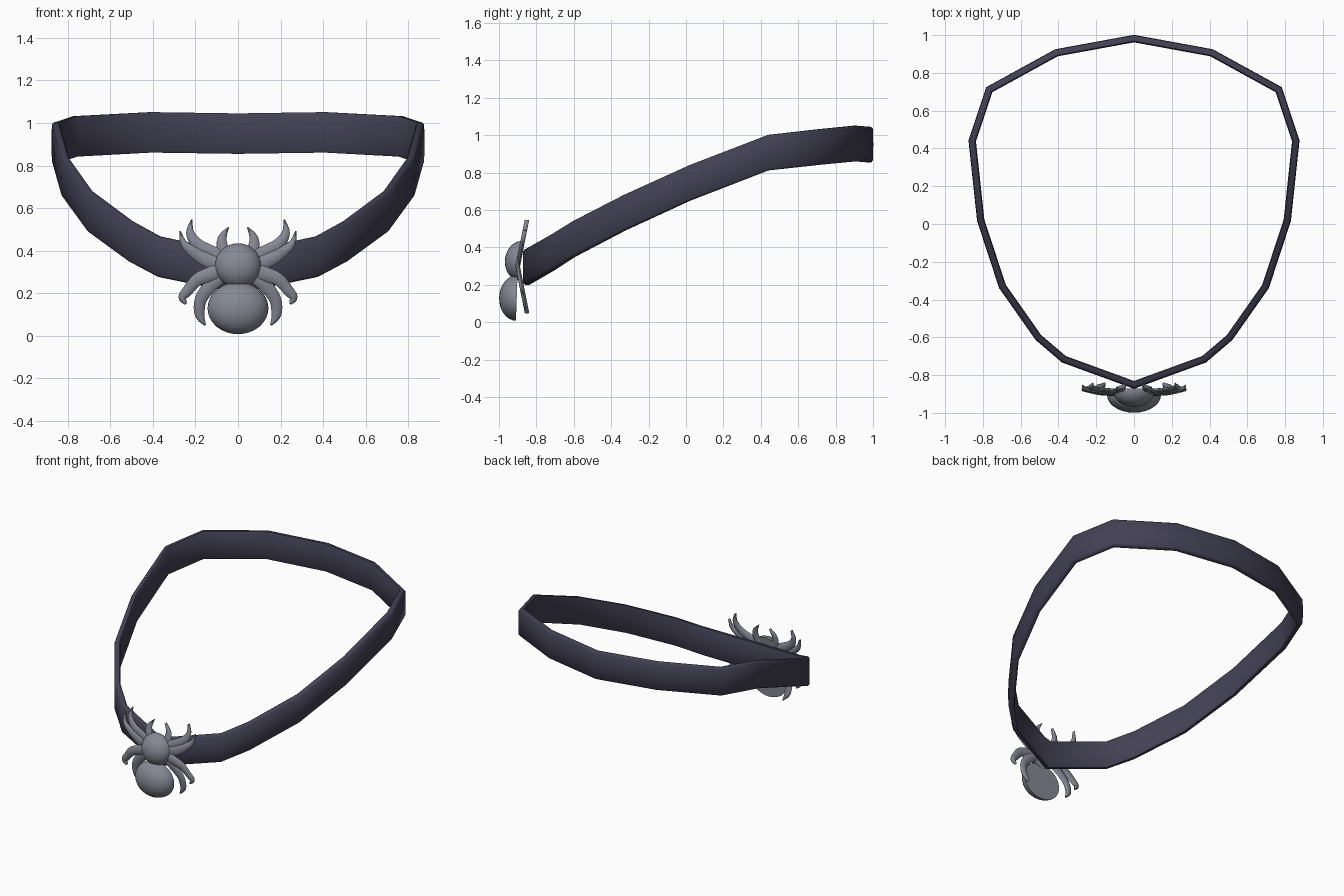
import bpy, bmesh, math
from mathutils import Vector, Matrix

if "Cube" in bpy.data.objects:
    bpy.data.objects.remove(bpy.data.objects["Cube"])


def material(name, rgb):
    m = bpy.data.materials.new(name)
    m.diffuse_color = (*rgb, 1)
    m.use_nodes = True
    m.node_tree.nodes["Principled BSDF"].inputs["Base Color"].default_value = m.diffuse_color
    return m


BAND = material("dark violet band", (0.055, 0.052, 0.088))
METAL = material("grey metal", (0.235, 0.25, 0.295))


def finish(bm, name, mat, angle):
    bmesh.ops.recalc_face_normals(bm, faces=bm.faces)
    me = bpy.data.meshes.new(name)
    bm.to_mesh(me)
    bm.free()
    ob = bpy.data.objects.new(name, me)
    bpy.context.collection.objects.link(ob)
    me.materials.append(mat)
    bpy.ops.object.select_all(action='DESELECT')
    ob.select_set(True)
    bpy.context.view_layer.objects.active = ob
    bpy.ops.object.shade_smooth_by_angle(angle=math.radians(angle))
    return ob


def bridge(bm, a, b):
    for i in range(len(a)):
        j = (i + 1) % len(a)
        bm.faces.new((a[i], a[j], b[j], b[i]))


# Neck band: right half of the path (x, y, middle height), mirrored to a loop
half = [(0, -.85, .295), (.37, -.715, .372), (.505, -.6, .445), (.695, -.33, .585),
        (.81, .02, .745), (.855, .44, .907), (.765, .71, .937), (.41, .905, .956),
        (0, .98, .95)]
path = [Vector(p) for p in half] + [Vector((-x, y, z)) for x, y, z in half[-2:0:-1]]
section = [(-.012, -.095), (.01, -.095), (.019, -.085), (.021, 0), (.019, .085),
           (.01, .095), (-.012, .095), (-.018, .085), (-.018, -.085)]
bm = bmesh.new()
rings = []
for i, p in enumerate(path):
    d0 = (p - path[i - 1]).to_2d().normalized()
    d1 = (path[(i + 1) % len(path)] - p).to_2d().normalized()
    t = (d0 + d1).normalized()
    out = Vector((t.y, -t.x, 0)) / max(t.dot(d0), .5)
    rings.append([bm.verts.new(p + out * o + Vector((0, 0, h))) for o, h in section])
for i in range(len(rings)):
    bridge(bm, rings[i - 1], rings[i])
finish(bm, "neck_band", BAND, 50)


# Spider body: half ellipsoids with flat backs
def dome(name, centre, size, tilt):
    bm = bmesh.new()
    bmesh.ops.create_uvsphere(bm, u_segments=28, v_segments=16, radius=1)
    cut = bmesh.ops.bisect_plane(bm, geom=bm.verts[:] + bm.edges[:] + bm.faces[:], dist=1e-4,
                                 plane_co=(0, 0, 0), plane_no=(0, 1, 0), clear_outer=True)
    bmesh.ops.holes_fill(bm, edges=[e for e in bm.edges if e.is_boundary])
    bm.transform(Matrix.Translation(centre) @ Matrix.Rotation(math.radians(tilt), 4, 'X')
                 @ Matrix.Diagonal((*size, 1)))
    finish(bm, name, METAL, 50)


dome("spider_abdomen", (0, -.905, .13), (.143, .094, .122), -2)
dome("spider_head", (0, -.885, .33), (.11, .083, .105), -8)


# Legs and fangs: flattened tapering curves given as (x, z, half width)
def limb(name, pts, side, thick=.012):
    pts = [Vector((x * side, z, w)) for x, z, w in pts]
    ext = [2 * pts[0] - pts[1]] + pts + [2 * pts[-1] - pts[-2]]
    fine = []
    for i in range(1, len(ext) - 2):
        a, b, c, d = ext[i - 1:i + 3]
        for k in range(4):
            t = k / 4
            fine.append(.5 * (2 * b + (c - a) * t + (2 * a - 5 * b + 4 * c - d) * t * t
                              + (3 * b - a - 3 * c + d) * t ** 3))
    fine.append(pts[-1])
    bm = bmesh.new()
    rings = []
    for i, p in enumerate(fine):
        d = (fine[min(i + 1, len(fine) - 1)] - fine[max(i - 1, 0)]).to_2d().normalized()
        y = -.9 + .2 * abs(p.y - .3)
        ring = []
        for k in range(8):
            a = k * math.pi / 4
            w = max(p.z, .003) * math.cos(a)
            ring.append(bm.verts.new((p.x - d.y * w, y + thick * math.sin(a), p.y + d.x * w)))
        rings.append(ring)
    for a, b in zip(rings, rings[1:]):
        bridge(bm, a, b)
    bm.faces.new(rings[0])
    bm.faces.new(rings[-1])
    finish(bm, name, METAL, 50)


limbs = {
    "upper_inner_leg": [(.04, .35, .035), (.12, .39, .032), (.19, .43, .028),
                        (.225, .485, .019), (.217, .547, .003)],
    "upper_outer_leg": [(.04, .32, .035), (.14, .355, .034), (.21, .395, .026),
                        (.255, .435, .016), (.272, .492, .003)],
    "lower_outer_leg": [(.04, .32, .035), (.13, .29, .034), (.19, .265, .03),
                        (.235, .215, .025), (.26, .18, .02), (.245, .15, .006)],
    "lower_inner_leg": [(.06, .29, .03), (.13, .235, .032), (.175, .17, .028),
                        (.18, .1, .023), (.155, .05, .005)],
    "fang": [(.06, .37, .03), (.075, .425, .026), (.072, .465, .019), (.045, .51, .003)],
}
for name, pts in limbs.items():
    for side, label in ((1, "right"), (-1, "left")):
        limb(f"{label}_{name}", pts, side)
